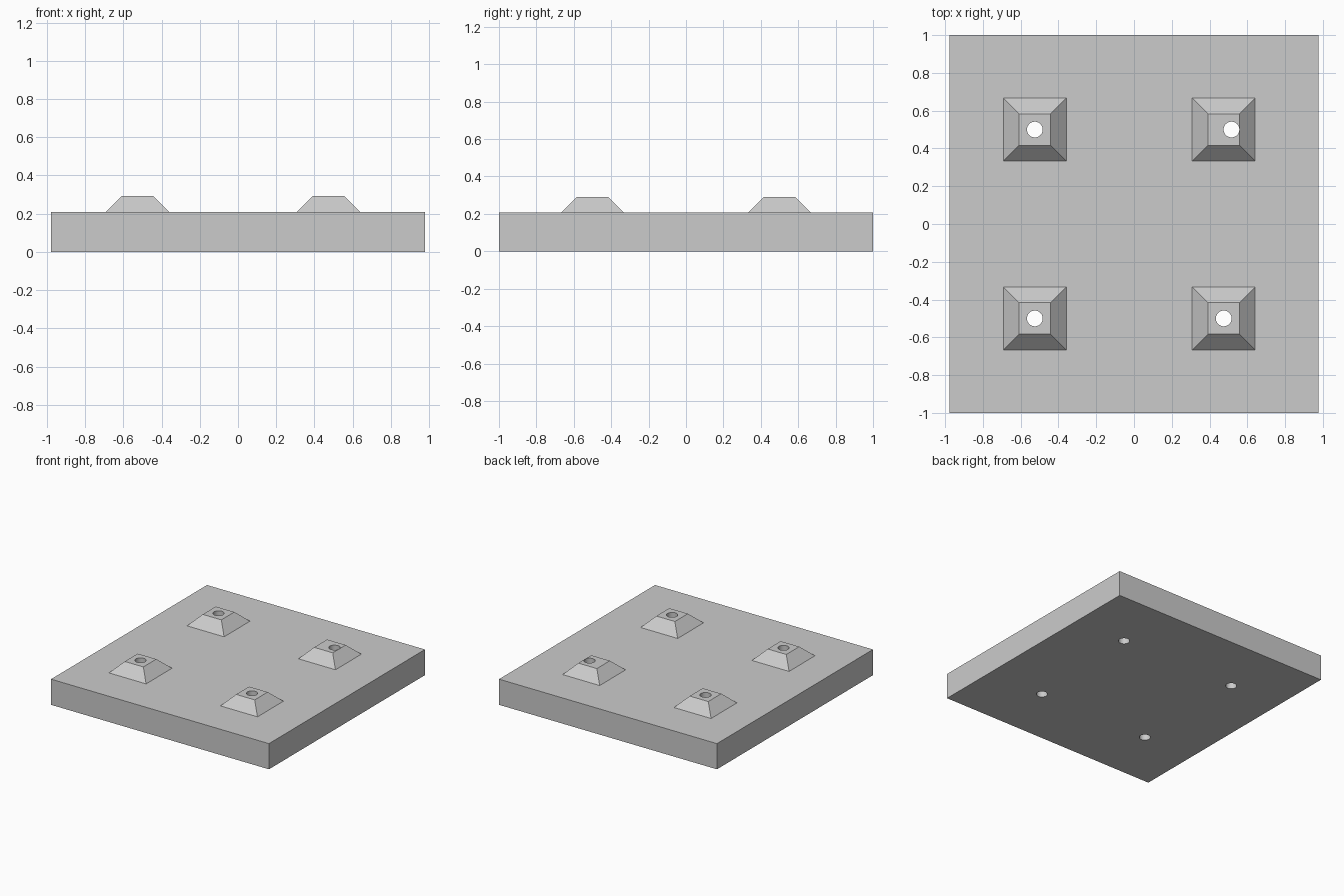
import bpy
import math

# Remove the default cube
default = bpy.data.objects.get("Cube")
if default:
    bpy.data.objects.remove(default, do_unlink=True)

UNIT = 1 / 12              # module size: hole diameter and stud height
PLATE_TOP = 2.5 * UNIT
STUD_TOP = 3.5 * UNIT
SINK = 0.02                # studs overlap the plate for a clean union

grey = bpy.data.materials.new("light_grey")
grey.use_nodes = True
grey.diffuse_color = (0.6, 0.6, 0.6, 1)
grey.node_tree.nodes["Principled BSDF"].inputs["Base Color"].default_value = grey.diffuse_color


def merge(target, helper, operation):
    """Apply a boolean to the target and discard the helper."""
    helper.hide_render = True
    mod = target.modifiers.new(operation.title(), 'BOOLEAN')
    mod.operation = operation
    mod.solver = 'EXACT'
    mod.object = helper
    bpy.context.view_layer.objects.active = target
    bpy.ops.object.modifier_apply(modifier=mod.name)
    bpy.data.objects.remove(helper, do_unlink=True)


def make_stud(x, y):
    """Truncated pyramid with 45 degree sides."""
    half_top = UNIT
    half_base = 2 * UNIT + SINK
    bpy.ops.mesh.primitive_cone_add(
        vertices=4, radius1=half_base * math.sqrt(2), radius2=half_top * math.sqrt(2),
        depth=STUD_TOP - PLATE_TOP + SINK,
        location=(x, y, (STUD_TOP + PLATE_TOP - SINK) / 2),
        rotation=(0, 0, math.pi / 4))
    stud = bpy.context.object
    stud.name = "stud"
    stud.data.materials.append(grey)
    return stud


def make_hole(x, y):
    bpy.ops.mesh.primitive_cylinder_add(vertices=48, radius=UNIT / 2, depth=1, location=(x, y, 0))
    hole = bpy.context.object
    hole.name = "hole_cutter"
    hole.data.materials.append(grey)
    return hole


# Base plate
bpy.ops.mesh.primitive_cube_add(size=1, location=(0, 0, PLATE_TOP / 2))
plate = bpy.context.object
plate.name = "studded_base_plate"
plate.scale = (1.956, 2, PLATE_TOP)
bpy.ops.object.transform_apply(location=True, rotation=False, scale=True)
plate.data.materials.append(grey)

# Four studs, each with a through hole; the back left hole sits off centre
spots = [(x, y) for x in (-0.525, 0.475) for y in (-0.5, 0.5)]
for x, y in spots:
    merge(plate, make_stud(x, y), 'UNION')
for x, y in spots:
    shift = 0.041 if x > 0 and y > 0 else 0
    merge(plate, make_hole(x + shift, y), 'DIFFERENCE')

# Smooth hole walls, sharp edges elsewhere
bpy.ops.object.select_all(action='DESELECT')
plate.select_set(True)
bpy.context.view_layer.objects.active = plate
bpy.ops.object.shade_smooth_by_angle(angle=math.radians(30))
